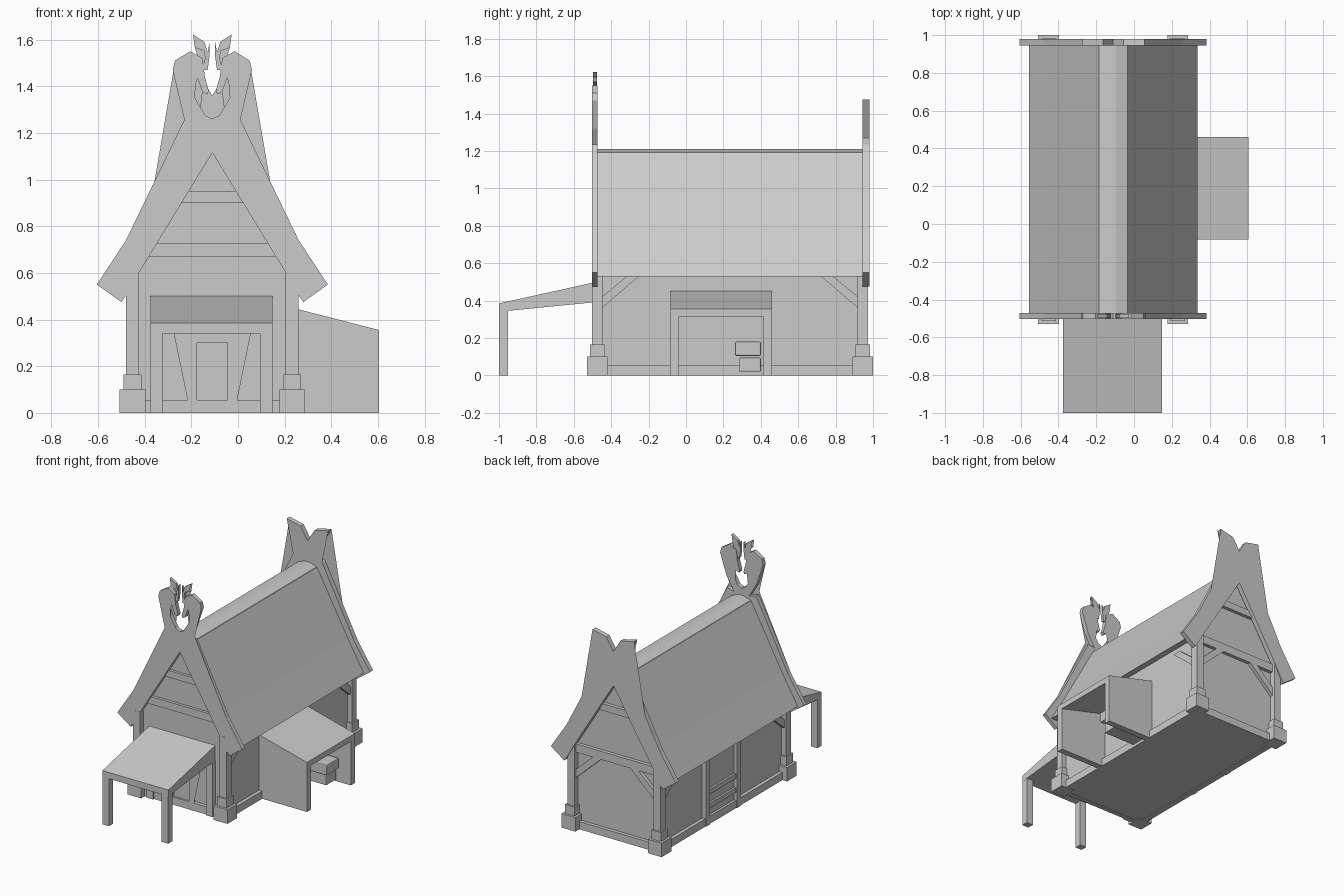
import bpy, bmesh
from mathutils import Vector

if "Cube" in bpy.data.objects:
    bpy.data.objects.remove(bpy.data.objects["Cube"])

CX = -0.11  # centre line of the hall


def make(name, bm):
    bmesh.ops.recalc_face_normals(bm, faces=bm.faces)
    me = bpy.data.meshes.new(name)
    bm.to_mesh(me)
    bm.free()
    ob = bpy.data.objects.new(name, me)
    bpy.context.collection.objects.link(ob)
    return ob


def prism(name, pts, a, b, axis='y'):
    """Extrude an outline along an axis; outline is (x,z) for y, (y,z) for x."""
    bm = bmesh.new()
    at = (lambda p, d: (p[0], d, p[1])) if axis == 'y' else (lambda p, d: (d, p[0], p[1]))
    lo = [bm.verts.new(at(p, a)) for p in pts]
    hi = [bm.verts.new(at(p, b)) for p in pts]
    bm.faces.new(lo)
    bm.faces.new(hi[::-1])
    n = len(pts)
    for i in range(n):
        j = (i + 1) % n
        bm.faces.new((lo[i], lo[j], hi[j], hi[i]))
    bmesh.ops.triangulate(bm, faces=[f for f in bm.faces if len(f.verts) > 4])
    return make(name, bm)


def box(name, x0, x1, y0, y1, z0, z1):
    return prism(name, [(x0, z0), (x1, z0), (x1, z1), (x0, z1)], y0, y1)


def pair(name, pts, a, b):
    """Half outline given as offsets from the centre line, built on both sides."""
    for s, side in ((1, "right"), (-1, "left")):
        prism(f"{name}_{side}", [(CX + s * x, z) for x, z in pts], a, b)


# Walls with gables, and floor sills
prism("hall_walls", [(CX - .335, 0.005), (CX + .335, 0.005), (CX + .335, .6),
                     (CX, 1.15), (CX - .335, .6)], -.465, .93)
for s in (-1, 1):
    x = CX + s * .34
    box("side_sill", x - .02, x + .02, -.47, .94, 0, .055)
for y in (-.475, .94):
    box("end_sill", CX - .34, CX + .34, y - .015, y + .015, 0, .055)

# Corner posts on stepped stone bases, with braces
for s in (-1, 1):
    for y, t in ((-.475, 1), (.945, -1)):
        x = CX + s * .342
        box("stone_base", x - .055, x + .055, y - .055, y + .055, 0, .1)
        box("stone_cap", x - .038, x + .038, y - .038, y + .038, .1, .165)
        box("corner_post", x - .028, x + .028, y - .028, y + .028, .165, .6)
        prism("side_brace", [(y + t * .025, .36), (y + t * .23, .535),
                             (y + t * .165, .535), (y + t * .025, .42)],
              x - .018, x + .018, 'x')
        if t < 0:
            xi = x - s * .025
            prism("back_brace", [(xi, .36), (xi - s * .2, .545),
                                 (xi - s * .135, .545), (xi, .42)], .925, .955)

# Roof shell with a knee, and ridge cap
half = [(.445, .53), (.32, .745), (.075, 1.19)]
inner = [(.03, 1.16), (.28, .73), (.40, .53)]
pair("roof", half + [(0, 1.19), (0, 1.16)] + inner, -.472, .947)
pair("ridge_cap", [(0, 1.17), (.075, 1.185), (.072, 1.192), (.015, 1.21), (0, 1.21)], -.472, .947)

# Gable boards shared by both ends
lower = [(0, 1.115), (.315, .6), (.365, .51), (.39, .475), (.495, .55), (.37, .74), (.115, 1.235)]

# Front boards rise into carved stag necks and heads
neck = [(.06, 1.22), (.12, 1.32), (.17, 1.47), (.16, 1.51), (.095, 1.55), (.042, 1.52),
        (.032, 1.44), (.015, 1.38), (.022, 1.365), (.042, 1.375), (.062, 1.43), (.068, 1.475),
        (.09, 1.495), (.12, 1.485), (.115, 1.45), (.075, 1.35), (.03, 1.275), (0, 1.26)]
pair("front_gable_board", lower + neck, -.502, -.472)
antler = [(.045, 1.47), (.02, 1.47), (.012, 1.53), (.012, 1.59), (.02, 1.545), (.034, 1.59),
          (.083, 1.622), (.05, 1.59), (.041, 1.568), (.075, 1.565), (.037, 1.552), (.03, 1.52)]
pair("antler", antler, -.497, -.477)

# Back boards cross plainly
pair("back_gable_board", lower + [(.055, 1.27), (.165, 1.475), (.055, 1.45), (0, 1.36)], .945, .98)

# Horizontal gable beams
for y0, y1, tag in ((-.485, -.46, "front"), (.925, .955, "back")):
    for z0, z1 in ((.67, .725), (.9, .95)):
        if tag == "back" and z0 < .7:
            z0, z1 = .545, .605
        w = min(.37, (1.13 - z0) / 1.635 + .02)
        w2 = min(.37, (1.13 - z1) / 1.635 + .02)
        pair(f"{tag}_gable_beam", [(0, z0), (w, z0), (w2, z1), (0, z1)], y0, y1)

# Front door and its frame
box("front_door", CX - .065, CX + .065, -.475, -.46, 0, .3)
pair("door_post", [(.065, 0), (.095, 0), (.095, .3), (.125, .3), (.165, .34),
                   (0, .34), (0, .3), (.065, .3)], -.492, -.46)

# Front porch: wedge roof on two posts
prism("porch_roof", [(-1, .385), (-.47, .502), (-.47, .393), (-.955, .345), (-1, .34)],
      -.375, .148, 'x')
for x in (-.375, .095):
    box("porch_post", x, x + .052, -1, -.952, 0, .35)
    box("porch_wall_post", x, x + .052, -.5, -.46, 0, .4)

# Side lean-to: sloped roof, two end walls, open outer side
x0, x1 = .215, .605
prism("lean_to_roof", [(x0, .455), (x1, .355), (x1, .315), (x0, .415)], -.083, .46)
for y in (-.083, .415):
    prism("lean_to_end_wall", [(x0, 0), (x1, 0), (x1, .35), (x0, .45)], y, y + .045)

# Stacked crates in the lean-to
for n, y0, y1, z0, z1, xe in (("lower_crate", .285, .4, .02, .095, .5),
                              ("upper_crate", .262, .4, .105, .18, .52)):
    ob = box(n, .24, xe, y0, y1, z0, z1)
    m = ob.modifiers.new("edge", 'BEVEL')
    m.width = .006
    m.segments = 2

# Left side doorway: tall posts and rails
xl = CX - .335
for y in (.08, .43):
    box("left_door_post", xl - .03, xl + .01, y - .022, y + .022, 0, .58)
for z in (.11, .21):
    box("left_door_rail", xl - .022, xl + .01, .1, .41, z, z + .035)
box("left_door_panel", xl - .008, xl + .01, .1, .41, .055, .5)
